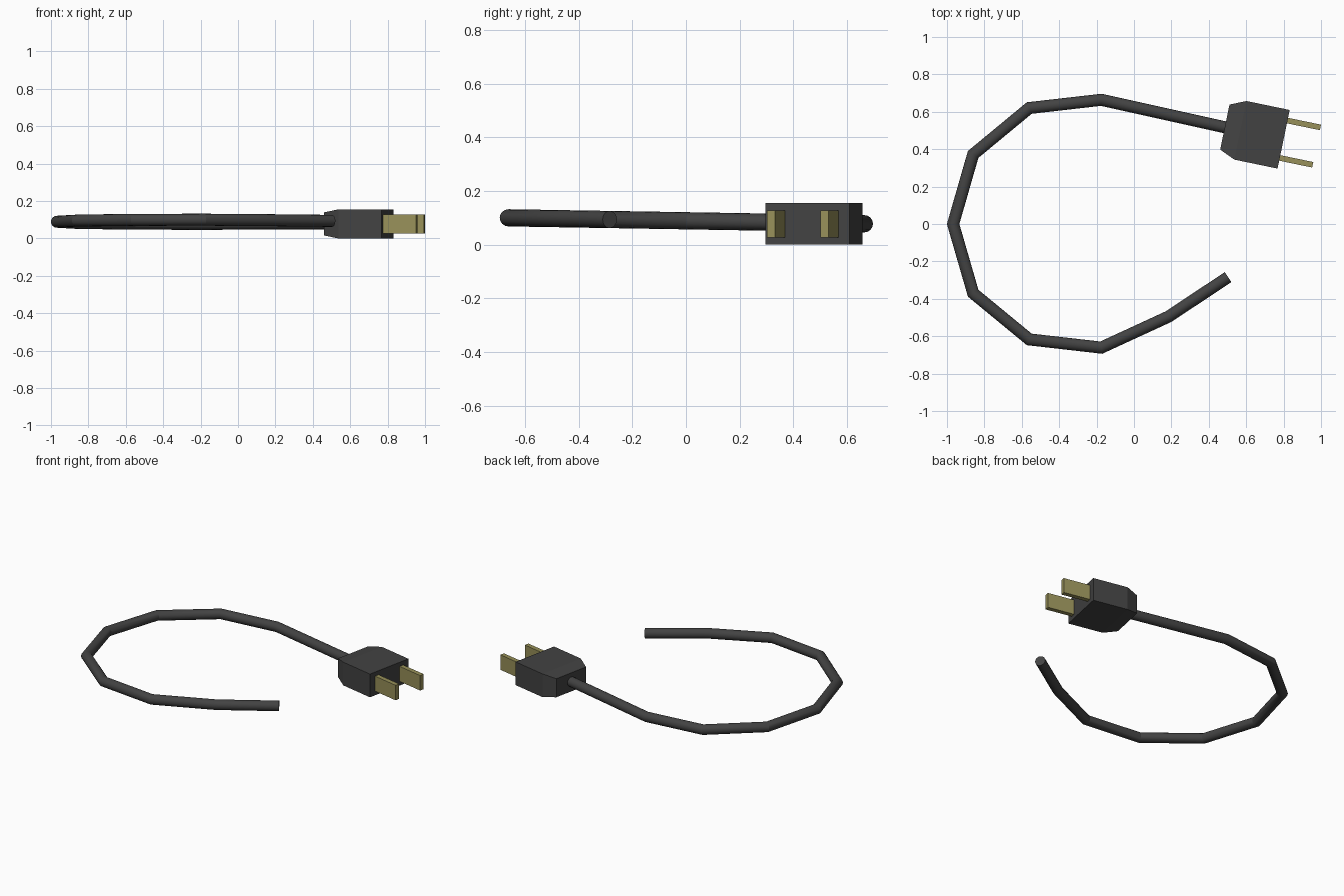
import bpy, bmesh, math
from mathutils import Vector, Matrix

if "Cube" in bpy.data.objects:
    bpy.data.objects.remove(bpy.data.objects["Cube"])


def material(name, rgb):
    m = bpy.data.materials.new(name)
    m.diffuse_color = (*rgb, 1)
    m.use_nodes = True
    m.node_tree.nodes["Principled BSDF"].inputs["Base Color"].default_value = m.diffuse_color
    return m


RUBBER = material("dark_rubber", (0.055, 0.055, 0.055))
BRASS = material("brass", (0.31, 0.28, 0.1))

# Plug frame: origin at the centre of the plug face, local x along the prongs
PLUG = Matrix.Translation((0.80, 0.453, 0.0775)) @ Matrix.Rotation(math.radians(-11.7), 4, 'Z')


def loft(name, rings, mat, matrix=Matrix()):
    """Join equal-length rings of points into a closed, capped mesh."""
    bm = bmesh.new()
    loops = [[bm.verts.new(matrix @ Vector(p)) for p in ring] for ring in rings]
    n = len(loops[0])
    for a, b in zip(loops, loops[1:]):
        for i in range(n):
            bm.faces.new((a[i], a[(i + 1) % n], b[(i + 1) % n], b[i]))
    bm.faces.new(loops[0][::-1])
    bm.faces.new(loops[-1])
    bmesh.ops.recalc_face_normals(bm, faces=bm.faces)
    me = bpy.data.meshes.new(name)
    bm.to_mesh(me)
    bm.free()
    me.materials.append(mat)
    ob = bpy.data.objects.new(name, me)
    bpy.context.collection.objects.link(ob)
    return ob


def rect(x, hy, hz, y=0):
    return [(x, y - hy, -hz), (x, y + hy, -hz), (x, y + hy, hz), (x, y - hy, hz)]


# Plug body, tapered toward the cord
loft("plug_body", [rect(-0.321, 0.123, 0.062), rect(-0.236, 0.16, 0.0775),
                   rect(0, 0.16, 0.0775)], RUBBER, PLUG)

# Two flat prongs
for side, y in (("left", 0.102), ("right", -0.102)):
    loft(side + "_prong", [rect(-0.02, 0.015, 0.05, y), rect(0.18, 0.015, 0.05, y)], BRASS, PLUG)

# Cord path, tilted slightly upward away from the plug
xy = [(0.503, -0.284), (0.185, -0.495), (-0.175, -0.661), (-0.56, -0.617), (-0.86, -0.37),
      (-0.967, 0), (-0.86, 0.372), (-0.56, 0.62), (-0.175, 0.664), (0.54, 0.505)]
path = [Vector((x, y, 0.089 - 0.0167 * y)) for x, y in xy]
RADIUS, SIDES = 0.032, 16
rings = []
for i, p in enumerate(path):
    t_in = (p - path[max(i - 1, 0)]).normalized()
    t_out = (path[min(i + 1, len(path) - 1)] - p).normalized()
    t = (t_in + t_out).normalized()
    miter = 1 / max(t.dot(t_in), t.dot(t_out))
    side = Vector((0, 0, 1)).cross(t).normalized()
    up = t.cross(side)
    rings.append([p + side * (RADIUS * miter * math.cos(a)) + up * (RADIUS * math.sin(a))
                  for a in (2 * math.pi * k / SIDES for k in range(SIDES))])
cord = loft("cord", rings, RUBBER)
bpy.context.view_layer.objects.active = cord
cord.select_set(True)
bpy.ops.object.shade_smooth_by_angle(angle=math.radians(24))
